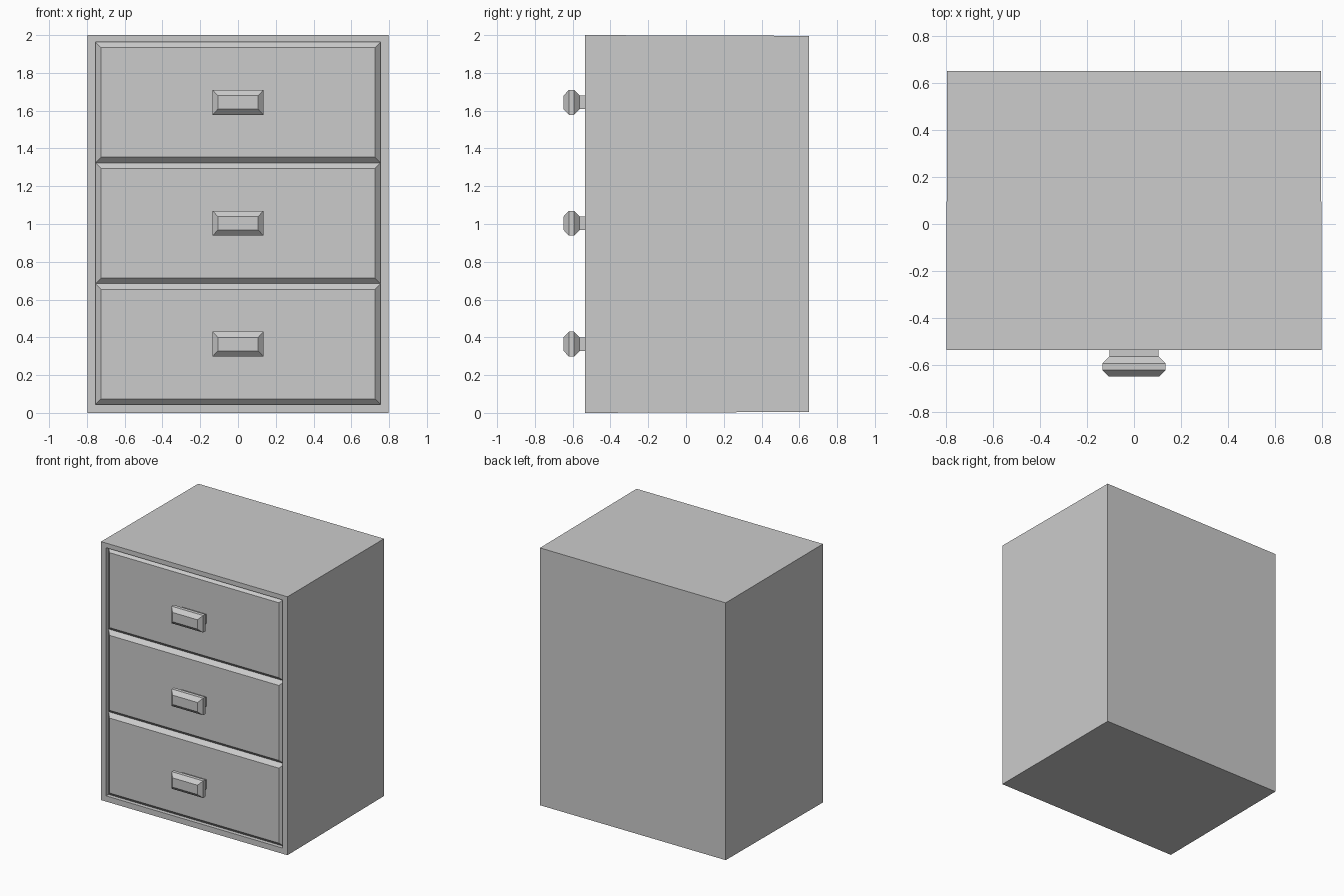
import bpy, bmesh

if "Cube" in bpy.data.objects:
    bpy.data.objects.remove(bpy.data.objects["Cube"])

FRONT, BACK = -0.535, 0.65
OPEN_X, OPEN_Z0, OPEN_Z1 = 0.755, 0.044, 1.964
BEVEL = 0.03
DRAWERS = 3


def finish(name, bm):
    bmesh.ops.recalc_face_normals(bm, faces=bm.faces)
    mesh = bpy.data.meshes.new(name)
    bm.to_mesh(mesh)
    bm.free()
    obj = bpy.data.objects.new(name, mesh)
    bpy.context.collection.objects.link(obj)
    return obj


def loft(name, sections):
    """Skin rectangular sections (y, half width, z bottom, z top), open sides capped."""
    bm = bmesh.new()
    rings = [[bm.verts.new(p) for p in ((-w, y, z0), (w, y, z0), (w, y, z1), (-w, y, z1))]
             for y, w, z0, z1 in sections]
    for a, b in zip(rings, rings[1:]):
        for i in range(4):
            j = (i + 1) % 4
            bm.faces.new((a[i], a[j], b[j], b[i]))
    bm.faces.new(rings[0])
    bm.faces.new(rings[-1])
    return finish(name, bm)


# Cabinet shell: slightly tapered to the back, front rim and shallow recess
loft("cabinet_body", [
    (BACK, 0.795, 0.005, 1.996),
    (FRONT, 0.798, 0.0, 2.0),
    (FRONT, OPEN_X, OPEN_Z0, OPEN_Z1),
    (FRONT + BEVEL + 0.005, OPEN_X, OPEN_Z0, OPEN_Z1),
])

step = (OPEN_Z1 - OPEN_Z0) / DRAWERS
for n in range(DRAWERS):
    z0 = OPEN_Z0 + n * step
    z1 = z0 + step
    zc = (z0 + z1) / 2

    # Drawer front with chamfered border
    loft(f"drawer_front_{n + 1}", [
        (FRONT + BEVEL + 0.004, OPEN_X, z0, z1),
        (FRONT + BEVEL, OPEN_X, z0, z1),
        (FRONT, OPEN_X - BEVEL, z0 + BEVEL, z1 - BEVEL),
    ])

    # Handle: short neck flaring into a chamfered grip
    profile = [(FRONT, 0.105, 0.036), (-0.563, 0.105, 0.036), (-0.593, 0.135, 0.066),
               (-0.62, 0.135, 0.066), (-0.648, 0.107, 0.036)]
    loft(f"drawer_handle_{n + 1}", [(y, w, zc - h, zc + h) for y, w, h in profile])
